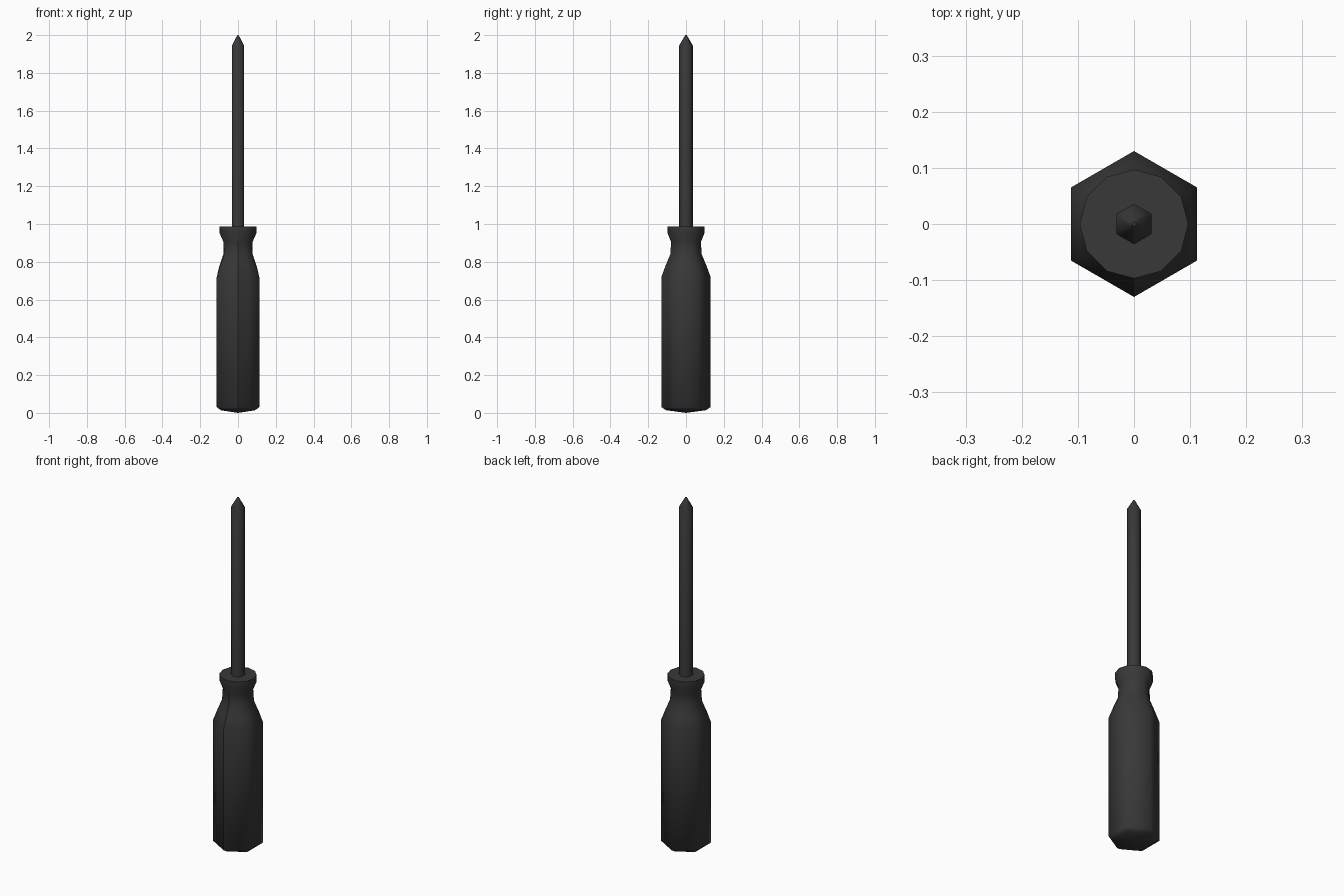
import bpy, bmesh
from math import sin, cos, pi

if "Cube" in bpy.data.objects:
    bpy.data.objects.remove(bpy.data.objects["Cube"])

dark = bpy.data.materials.new("dark_plastic")
dark.diffuse_color = (0.04, 0.04, 0.04, 1)
dark.use_nodes = True
dark.node_tree.nodes["Principled BSDF"].inputs["Base Color"].default_value = dark.diffuse_color


def loft(name, sides, rings, base, seam_top=None):
    """Stack rings (z, corner radius, mid radius); radii alternate around the ring."""
    bm = bmesh.new()
    loops = []
    for z, rc, rm in rings:
        loop = []
        for i in range(sides):
            a = -pi / 2 + 2 * pi * i / sides
            r = rm if i % 2 else rc
            loop.append(bm.verts.new((r * cos(a), r * sin(a), z)))
        loops.append(loop)
    for lo, hi in zip(loops, loops[1:]):
        for i in range(sides):
            j = (i + 1) % sides
            bm.faces.new((lo[i], lo[j], hi[j], hi[i]))
    bm.faces.new(loops[-1])
    # shallow point closing the bottom
    centre = bm.verts.new((0, 0, base))
    for i in range(sides):
        bm.faces.new((loops[0][(i + 1) % sides], loops[0][i], centre))
    # crease running up the front
    if seam_top:
        for lo, hi in zip(loops, loops[1:]):
            if hi[0].co.z < seam_top:
                bm.edges.get((lo[0], hi[0])).smooth = False
    bmesh.ops.recalc_face_normals(bm, faces=bm.faces)
    mesh = bpy.data.meshes.new(name)
    bm.to_mesh(mesh)
    bm.free()
    mesh.materials.append(dark)
    obj = bpy.data.objects.new(name, mesh)
    bpy.context.collection.objects.link(obj)
    bpy.ops.object.select_all(action='DESELECT')
    obj.select_set(True)
    bpy.context.view_layer.objects.active = obj
    bpy.ops.object.shade_smooth_by_angle(angle=1.06, keep_sharp_edges=True)
    return obj


# Handle: hexagonal grip blending into a round neck and collar
H = cos(pi / 6)
loft("handle", 12, [
    (0.014, 0.104, 0.104 * H),
    (0.03, 0.130, 0.130 * H),
    (0.72, 0.130, 0.130 * H),
    (0.78, 0.108, 0.098),
    (0.84, 0.083, 0.078),
    (0.905, 0.079, 0.077),
    (0.95, 0.097, 0.097),
    (0.987, 0.097, 0.097),
], 0.0, seam_top=0.96)

# Shaft: hexagonal rod with a pointed tip
loft("shaft", 6, [
    (0.96, 0.036, 0.036),
    (1.945, 0.036, 0.036),
    (1.99, 0.010, 0.010),
    (2.0, 0.004, 0.004),
], 0.96)
